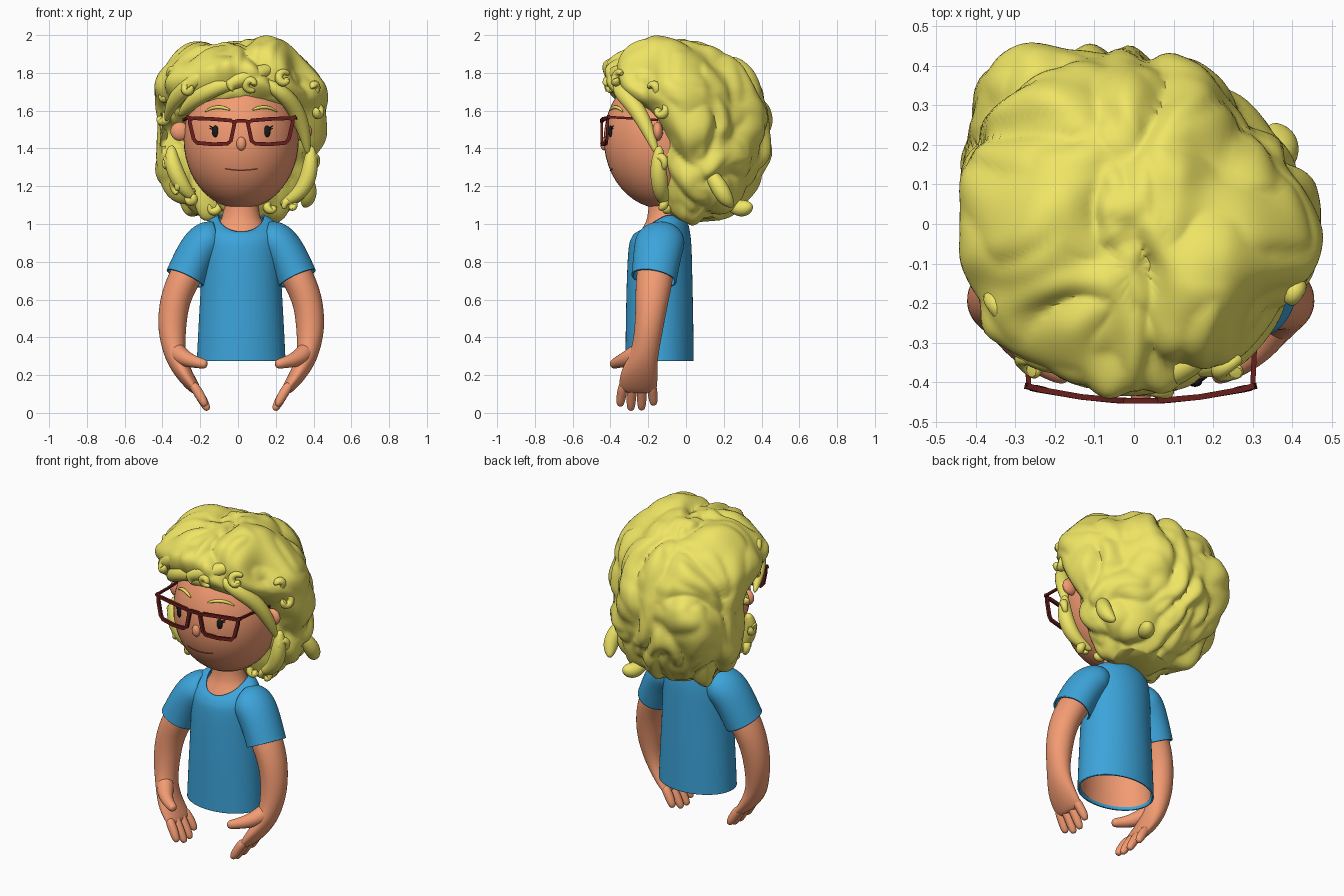
import bpy, bmesh, random
from math import sin, cos, pi, sqrt, atan2, exp
from mathutils import Vector, noise

if "Cube" in bpy.data.objects:
    bpy.data.objects.remove(bpy.data.objects["Cube"])

random.seed(4)
CX = 0.017  # the figure's symmetry plane


def mat(name, rgb):
    m = bpy.data.materials.new(name)
    m.diffuse_color = (*rgb, 1)
    m.use_nodes = True
    m.node_tree.nodes["Principled BSDF"].inputs["Base Color"].default_value = m.diffuse_color
    return m


SKIN = mat("skin", (.90, .33, .17))
YELLOW = mat("hair", (.86, .78, .13))
BLUE = mat("shirt", (.045, .37, .70))
RED = mat("frame", (.14, .013, .012))
BLACK = mat("black", (.01, .01, .01))
LIP = mat("lip", (.35, .09, .05))


def finish(bm, name, material, subsurf=0, mirror=False, thick=0):
    bmesh.ops.recalc_face_normals(bm, faces=bm.faces)
    me = bpy.data.meshes.new(name)
    bm.to_mesh(me)
    bm.free()
    ob = bpy.data.objects.new(name, me)
    bpy.context.collection.objects.link(ob)
    ob.location.x = CX
    me.materials.append(material)
    if mirror:
        ob.modifiers.new("mirror", 'MIRROR').use_mirror_merge = False
    if subsurf:
        s = ob.modifiers.new("smooth", 'SUBSURF')
        s.levels = s.render_levels = subsurf
    if thick:
        s = ob.modifiers.new("thickness", 'SOLIDIFY')
        s.thickness = thick
    bpy.context.view_layer.objects.active = ob
    ob.select_set(True)
    bpy.ops.object.shade_smooth_by_angle(angle=0.9)
    ob.select_set(False)


def tube(bm, pts, radii, sides=8, ref=(0, 1, 0), axis=None, closed=False, caps=True):
    """Rings along a path; a radius is a number or (across, along ref), or a list of those."""
    pts = [Vector(p) for p in pts]
    n, rings = len(pts), []
    for i, p in enumerate(pts):
        a, b = (pts[i - 1], pts[(i + 1) % n]) if closed else (pts[max(i - 1, 0)], pts[min(i + 1, n - 1)])
        t = Vector(axis) if axis else (b - a).normalized()
        v = Vector(ref)
        v = (v - t * v.dot(t)).normalized()
        u = v.cross(t)
        r = radii[i] if isinstance(radii, list) else radii
        ru, rv = r if isinstance(r, tuple) else (r, r)
        angs = [(k + .5) * 2 * pi / sides for k in range(sides)]
        rings.append([bm.verts.new(p + u * ru * cos(g) + v * rv * sin(g)) for g in angs])
    for i in range(n if closed else n - 1):
        A, B = rings[i], rings[(i + 1) % n]
        for k in range(sides):
            j = (k + 1) % sides
            bm.faces.new((A[k], A[j], B[j], B[k]))
    if caps and not closed:
        bm.faces.new(rings[0])
        bm.faces.new(rings[-1])
    return rings


def ball(bm, centre, size, seg=32):
    for v in bmesh.ops.create_uvsphere(bm, u_segments=seg, v_segments=seg // 2, radius=1)['verts']:
        v.co = [c + s * q for c, s, q in zip(centre, size, v.co)]


def face_y(x, z):
    return -.12 - .315 * sqrt(max(0, 1 - (x / .305) ** 2 - ((z - 1.45) / .37) ** 2))


# Head, nose and ears
bm = bmesh.new(); ball(bm, (0, -.12, 1.45), (.305, .315, .37), 48); finish(bm, "head", SKIN)
bm = bmesh.new(); ball(bm, (0, -.432, 1.425), (.026, .022, .036), 20); finish(bm, "nose", SKIN)
bm = bmesh.new(); ball(bm, (.325, -.15, 1.49), (.05, .028, .05), 20); finish(bm, "ears", SKIN, mirror=True)

# Eyes with lashes, brows and mouth
bm = bmesh.new()
ball(bm, (.137, face_y(.137, 1.49), 1.49), (.018, .012, .031), 20)
for dz in (.012, .024):
    tube(bm, [(.14, face_y(.14, 1.5) - .006, 1.49 + dz / 2), (.168, face_y(.168, 1.5) - .006, 1.495 + dz)], [.006, .002], 6)
finish(bm, "eyes", BLACK, mirror=True)
bm = bmesh.new()
tube(bm, [(x, face_y(x, z) - .004, z) for x, z in ((.055, 1.602), (.09, 1.617), (.13, 1.62), (.165, 1.612), (.195, 1.592))],
     [.005, .01, .011, .009, .004])
finish(bm, "eyebrows", YELLOW, 1, True)
bm = bmesh.new()
tube(bm, [(x, face_y(x, z), z) for x, z in [(i * .0215, 1.284 + .0005 * i * i) for i in range(-4, 5)]], .003, 6)
finish(bm, "mouth", LIP)


# Glasses: rims, bridge and temples follow one gentle curve
def gl(x, z):
    return (x, -.447 + .45 * x * x, z)


bm = bmesh.new()
rim = [(.035, 1.535), (.055, 1.548), (.15, 1.556), (.25, 1.56), (.273, 1.553), (.271, 1.53), (.252, 1.45),
       (.235, 1.43), (.15, 1.422), (.075, 1.425), (.055, 1.44)]
tube(bm, [gl(x, z) for x, z in rim], (.014, .01), 4, closed=True)
tube(bm, [gl(x, z) for x, z in ((0, 1.546), (.02, 1.546), (.05, 1.538))], (.013, .01), 4)
tube(bm, [gl(.26, 1.557), gl(.29, 1.568)], (.014, .01), 4)
tube(bm, [(.283, -.41, 1.566), (.288, -.3, 1.56), (.305, -.15, 1.55)], .009, 4, ref=(0, 0, 1))
finish(bm, "glasses", RED, mirror=True)

# Bare torso and neck, open underneath
bm = bmesh.new()
rows = [(.29, -.14, .222, .167), (.5, -.14, .208, .162), (.75, -.14, .19, .155), (.9, -.135, .175, .135),
        (.96, -.128, .15, .115), (1.01, -.115, .112, .097), (1.06, -.11, .092, .088), (1.2, -.11, .088, .088)]
tube(bm, [(0, y, z) for z, y, _, _ in rows], [(a, b) for *_, a, b in rows], 24, axis=(0, 0, 1), caps=False)
finish(bm, "torso_and_neck", SKIN, 1)

# Shirt body with a scooped neckline
bm = bmesh.new()
rows = [(.275, -.14, .237, .182), (.29, -.14, .236, .182), (.5, -.14, .226, .18), (.75, -.14, .21, .174),
        (.9, -.137, .212, .168), (.98, -.13, .205, .15), (1.03, -.115, .17, .118), (1.048, -.11, .122, .09)]
rings = tube(bm, [(0, y, z) for z, y, _, _ in rows], [(a, b) for *_, a, b in rows], 28, axis=(0, 0, 1), caps=False)
for ring, dz, dy in zip(rings[5:], (.055, .08, .088), (.01, .045, .055)):
    cy = sum(v.co.y for v in ring) / len(ring)
    ry = max(v.co.y for v in ring) - cy
    for v in ring:
        f = max(0, (cy - v.co.y) / ry)
        v.co += Vector((0, -dy * f, -dz * f))
finish(bm, "shirt_body", BLUE, 2, thick=.01)

# Sleeves
bm = bmesh.new()
tube(bm, [(.135, -.13, .925), (.165, -.132, .92), (.205, -.142, .892), (.252, -.155, .815), (.29, -.167, .727), (.297, -.17, .712)],
     [(.09, .11), (.106, .13), (.11, .134), (.108, .127), (.109, .123), (.109, .123)], 20, caps=False)
finish(bm, "sleeves", BLUE, 2, True, .01)

# Arms and palms
bm = bmesh.new()
tube(bm, [(.2, -.145, .88), (.295, -.165, .73), (.354, -.18, .6), (.368, -.195, .46), (.36, -.21, .36), (.342, -.228, .28),
          (.3, -.25, .2), (.247, -.255, .13), (.232, -.255, .113)],
     [.085, (.09, .105), (.082, .09), (.079, .078), (.066, .074), (.056, .08), (.045, .104), (.034, .104), (.02, .095)], 14)
finish(bm, "arms", SKIN, 2, True)

# Fingers and thumbs
bm = bmesh.new()
for y0, y1, z in ((-.33, -.348, .04), (-.283, -.292, .018), (-.232, -.235, .02), (-.183, -.172, .045)):
    x = .165 + z * .55
    tube(bm, [(.262, y0, .16), (.225, (y0 + y1) / 2, .105), (x + .012, y1, z + .018), (x, y1, z - .006)], [.029, .029, .026, .015])
tube(bm, [(.36, -.215, .36), (.335, -.26, .31), (.285, -.325, .28), (.235, -.362, .268), (.195, -.382, .258), (.18, -.387, .255)],
     [.04, .058, .044, .033, .029, .016], ref=(0, 0, 1))
finish(bm, "fingers", SKIN, 2, True)

# Hair mass: horizontal sections (z, half width, front y, back y), billowed by noise
secs = [(1.03, .17, -.03, .18), (1.07, .26, -.11, .26), (1.15, .34, -.15, .33), (1.25, .39, -.175, .385), (1.35, .41, -.195, .43),
        (1.5, .425, -.235, .445), (1.6, .43, -.285, .445), (1.66, .43, -.36, .43), (1.73, .42, -.4, .405),
        (1.81, .37, -.40, .34), (1.88, .30, -.36, .25), (1.93, .22, -.31, .14), (1.955, .12, -.23, .0), (1.96, .01, -.12, -.10)]


def blend(i, t):
    p = [Vector(secs[min(max(i + k, 0), len(secs) - 1)]) for k in (-1, 0, 1, 2)]
    return .5 * (2 * p[1] + t * (p[2] - p[0]) + t * t * (2 * p[0] - 5 * p[1] + 4 * p[2] - p[3])
                 + t ** 3 * (3 * p[1] - p[0] - 3 * p[2] + p[3]))


bm = bmesh.new()
levels = [blend(i, t / 7) for i in range(len(secs) - 1) for t in range(7)] + [Vector(secs[-1])]
tube(bm, [(0, (l[2] + l[3]) / 2, l[0]) for l in levels], [(max(l[1], .004), (l[3] - l[2]) / 2) for l in levels],
     150, axis=(0, 0, 1))
for v in bm.verts:
    p = v.co.copy()
    if p.y > .1:  # the back bulge is narrower and leans to one side
        k = (p.y - .1) * min(1, max(.3, (p.z - 1) * 3))
        p.x = p.x * (1 - .5 * k) - .34 * k
    if p.x < -.2 and p.y < 0:  # hair is tucked behind one ear
        p.y += .11 * exp(-((p.z - 1.49) / .07) ** 2)
    q = Vector((p.x, p.y, p.z * .7))
    w = noise.noise_vector(q * 2.5)
    d = .12 * abs(noise.noise(q * 3.6 + w * .9)) + .035 * abs(noise.noise(q * 8 + w)) - .026
    dx, dy = p.x - .02, p.y - .2  # crown whorl
    r = sqrt(dx * dx + dy * dy)
    d += .02 * (abs(sin(2.5 * atan2(dy, dx) + 3 * r)) - .5) * max(0, min(1, (p.z - 1.65) * 6)) * min(1, r * 8) * max(0, 1 - r / .5)
    v.co = p + (p - Vector((0, .03, 1.48))).normalized() * d
    v.co.x -= CX * .5
top = max(v.co.z for v in bm.verts)
for v in bm.verts:
    if v.co.z > 1.6:
        v.co.z = 1.6 + (v.co.z - 1.6) * .398 / (top - 1.6)
finish(bm, "hair", YELLOW)

# Fringe, side locks and loose flicks
bm = bmesh.new()
R = [.02, .045, .05, .04, .012]
for pts in ([(.08, -.36, 1.76), (-.07, -.39, 1.75), (-.19, -.36, 1.70), (-.28, -.27, 1.63), (-.33, -.2, 1.57)],
            [(.1, -.36, 1.76), (.2, -.36, 1.71), (.28, -.27, 1.63), (.335, -.2, 1.5), (.355, -.15, 1.36)],
            [(.2, -.3, 1.84), (.1, -.37, 1.8), (0, -.39, 1.77), (-.08, -.4, 1.73), (-.04, -.42, 1.70)],
            [(-.1, -.34, 1.84), (-.22, -.35, 1.78), (-.3, -.3, 1.72), (-.37, -.22, 1.64), (-.40, -.12, 1.54)],
            [(-.37, -.1, 1.42), (-.37, -.13, 1.34), (-.34, -.14, 1.25), (-.29, -.13, 1.17), (-.23, -.1, 1.12)],
            [(.37, -.14, 1.42), (.37, -.15, 1.32), (.35, -.14, 1.22), (.29, -.13, 1.14), (.2, -.1, 1.1)],
            [(.3, .1, 1.3), (.34, .15, 1.24), (.36, .19, 1.17), (.35, .22, 1.12), (.33, .25, 1.09)],
            [(.1, .2, 1.12), (.12, .26, 1.09), (.14, .3, 1.08), (.16, .33, 1.09), (.17, .35, 1.1)]):
    tube(bm, pts, R, 10, ref=(0, .8, .6))
finish(bm, "hair_locks", YELLOW, 2)

# Soft spiral curls around the outline
bm = bmesh.new()
spots = [(-.39, -.12, 1.68), (-.40, .0, 1.56), (-.38, -.1, 1.33), (-.33, -.12, 1.2), (-.25, -.12, 1.14), (-.14, -.07, 1.09),
         (.15, -.08, 1.09), (.25, -.11, 1.1), (.37, -.13, 1.33), (.39, -.12, 1.6), (.37, -.16, 1.72), (-.35, -.2, 1.79),
         (.22, -.35, 1.77), (.05, -.395, 1.74), (-.27, -.34, 1.72)]
for i, s in enumerate(spots):
    nrm = Vector((s[0], s[1] - .25, 0)).normalized()
    u = nrm.cross(Vector((0, 0, 1))) * (1 if i % 2 else -1)
    size, a0 = random.uniform(.032, .045), random.uniform(0, 6)
    path = []
    for k in range(9):
        a, rr = a0 + k * .75, size * (1 - k / 11)
        path.append(Vector(s) + u * rr * cos(a) + Vector((0, 0, rr * sin(a))) + nrm * .004 * k)
    tube(bm, path, [.008 + .02 * sin(pi * (k + 1) / 11) for k in range(9)], 8, ref=nrm)
finish(bm, "hair_curls", YELLOW, 1)
